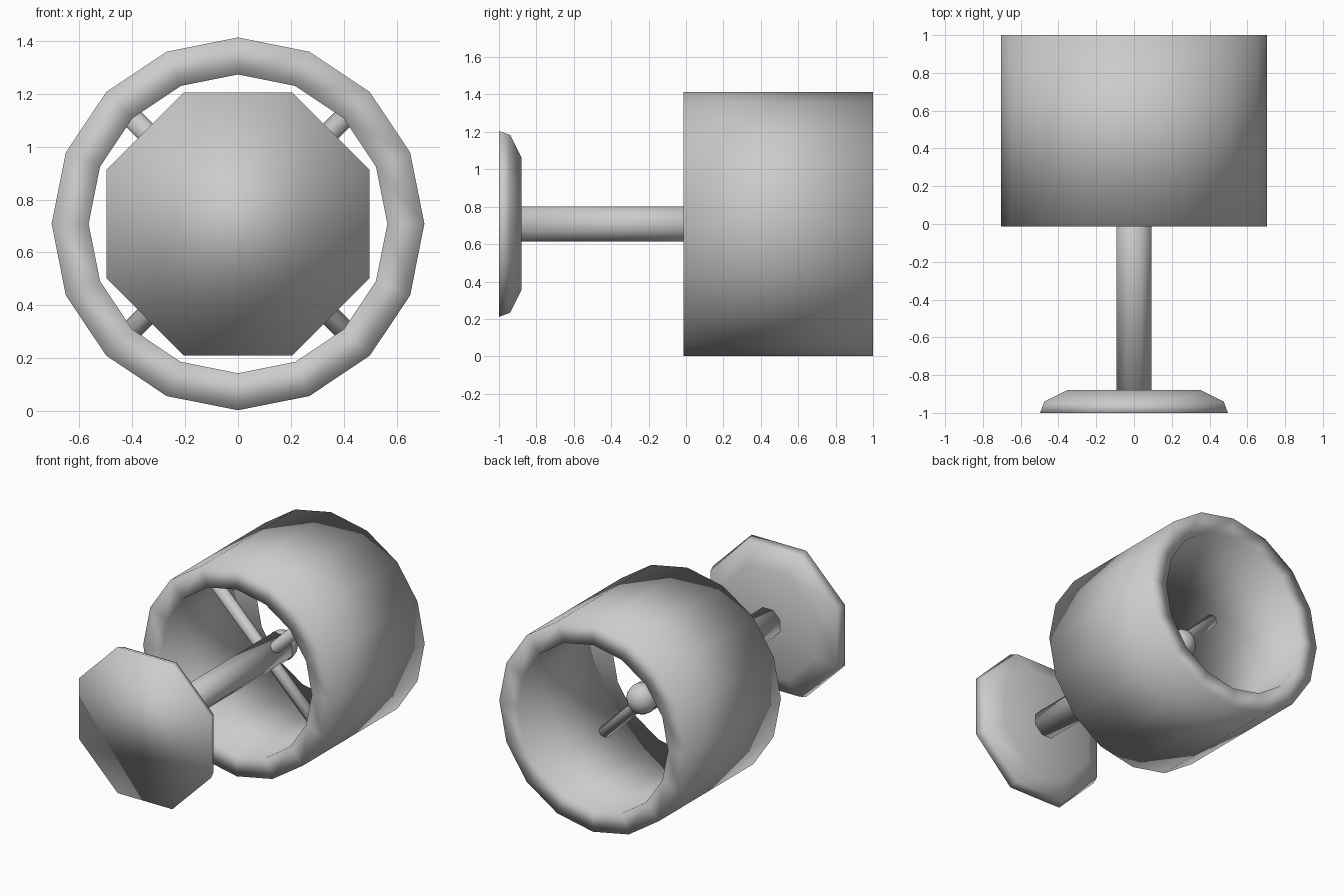
import bpy, bmesh
from math import sin, cos, pi, radians
from mathutils import Vector, Matrix

if "Cube" in bpy.data.objects:
    bpy.data.objects.remove(bpy.data.objects["Cube"])

ZC = 0.708  # height of the lamp axis


def lathe(name, profile, sides, phase=0.0, closed=False):
    """Spin (radius, y) points around the lamp axis; caps the ends unless closed."""
    bm = bmesh.new()
    rings = []
    for r, y in profile:
        rings.append([bm.verts.new((r * sin(phase + 2 * pi * i / sides), y,
                                    ZC + r * cos(phase + 2 * pi * i / sides)))
                      for i in range(sides)])
    pairs = list(zip(rings, rings[1:]))
    if closed:
        pairs.append((rings[-1], rings[0]))
    else:
        bm.faces.new(rings[0])
        bm.faces.new(rings[-1])
    for a, b in pairs:
        for i in range(sides):
            j = (i + 1) % sides
            bm.faces.new((a[i], a[j], b[j], b[i]))
    return finish(name, bm)


def finish(name, bm):
    bmesh.ops.recalc_face_normals(bm, faces=bm.faces)
    for f in bm.faces:
        f.smooth = True
    mesh = bpy.data.meshes.new(name)
    bm.to_mesh(mesh)
    bm.free()
    obj = bpy.data.objects.new(name, mesh)
    bpy.context.collection.objects.link(obj)
    return obj


# thick open tube shade
lathe("shade", [(0.705, -0.013), (0.705, 1.0), (0.565, 1.0), (0.565, -0.013)], 16, closed=True)

# octagonal mounting plate with rounded back edge
k = 1 / cos(pi / 8)
lathe("mounting_plate", [(0.497 * k, -1.0), (0.475 * k, -0.94), (0.355 * k, -0.88)], 8, pi / 8)

# stem running from the plate into the shade
lathe("stem", [(0.093 * k, -0.89), (0.093 * k, 0.45)], 8, pi / 8)

# small round bulb on the end of the stem
bm = bmesh.new()
bmesh.ops.create_uvsphere(bm, u_segments=12, v_segments=8, radius=0.1,
                          matrix=Matrix.Translation((0, 0.47, ZC)))
finish("bulb", bm)

# crossed support rods holding the shade
for i, angle in enumerate((45, -45)):
    bm = bmesh.new()
    m = Matrix.Translation((0, 0.31, ZC)) @ Matrix.Rotation(radians(angle), 4, 'Y')
    bmesh.ops.create_cone(bm, cap_ends=True, segments=8, radius1=0.04, radius2=0.04,
                          depth=1.2, matrix=m)
    finish(f"support_rod_{i + 1}", bm)
